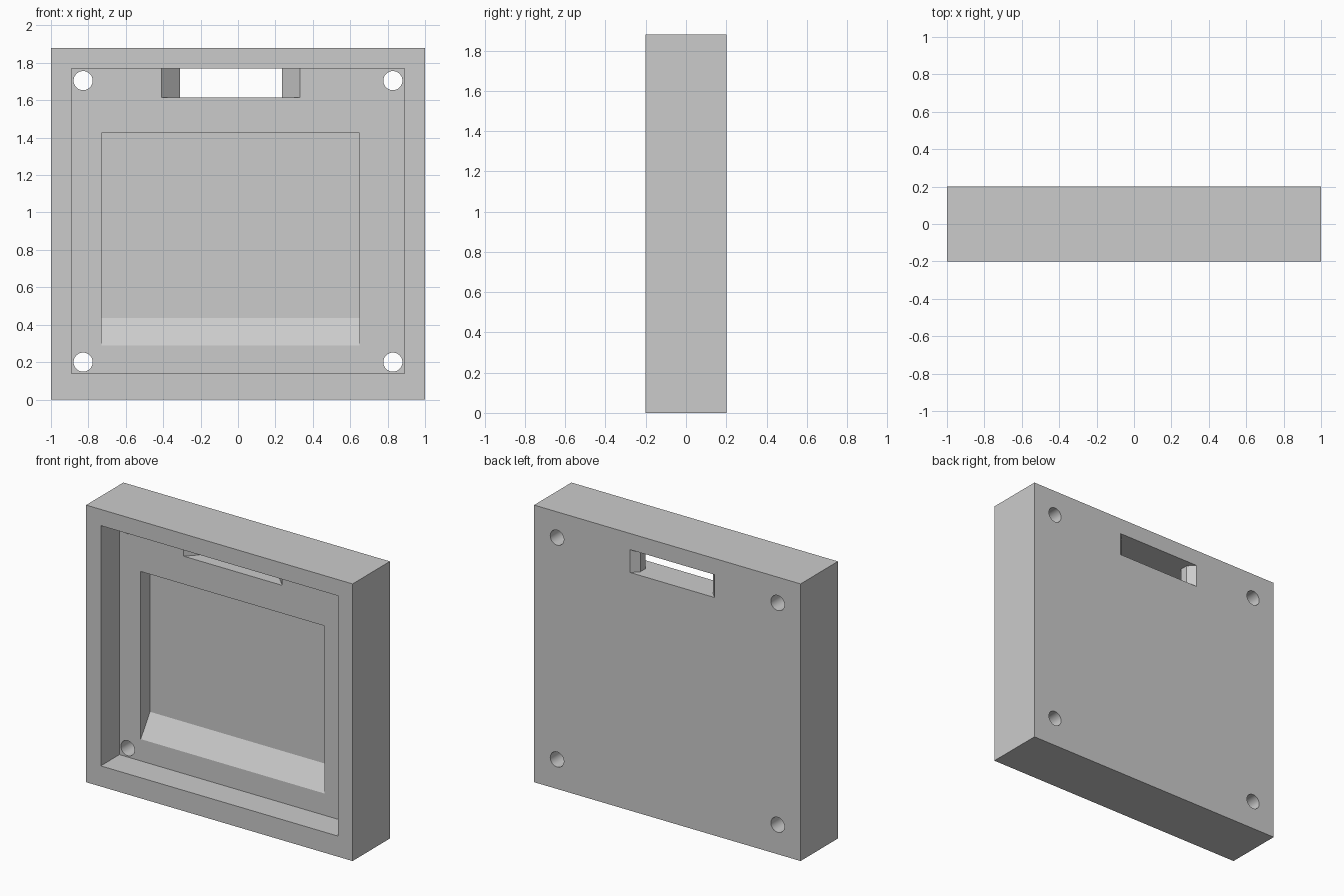
import bpy
import bmesh
from math import radians
from mathutils import Matrix, Vector

old = bpy.data.objects.get("Cube")
if old:
    bpy.data.objects.remove(old, do_unlink=True)

grey = bpy.data.materials.new("plain_grey")
grey.use_nodes = True
colour = (0.6, 0.6, 0.6, 1)
grey.diffuse_color = colour
grey.node_tree.nodes["Principled BSDF"].inputs["Base Color"].default_value = colour


def prism(name, profile, direction):
    """Extrude a closed 3D profile along a direction."""
    bm = bmesh.new()
    face = bm.faces.new([bm.verts.new(p) for p in profile])
    grown = bmesh.ops.extrude_face_region(bm, geom=[face])["geom"]
    verts = [g for g in grown if isinstance(g, bmesh.types.BMVert)]
    bmesh.ops.translate(bm, verts=verts, vec=Vector(direction))
    bmesh.ops.recalc_face_normals(bm, faces=bm.faces)
    return finish(name, bm)


def finish(name, bm):
    mesh = bpy.data.meshes.new(name)
    bm.to_mesh(mesh)
    bm.free()
    mesh.materials.append(grey)
    obj = bpy.data.objects.new(name, mesh)
    bpy.context.collection.objects.link(obj)
    return obj


def block(name, x0, x1, y0, y1, z0, z1):
    base = [(x0, y0, z0), (x1, y0, z0), (x1, y1, z0), (x0, y1, z0)]
    return prism(name, base, (0, 0, z1 - z0))


def cut(target, cutter):
    mod = target.modifiers.new(cutter.name, 'BOOLEAN')
    mod.operation = 'DIFFERENCE'
    mod.solver = 'EXACT'
    mod.object = cutter
    bpy.context.view_layer.objects.active = target
    bpy.ops.object.modifier_apply(modifier=mod.name)
    bpy.data.objects.remove(cutter, do_unlink=True)


# Solid housing with a shallow front recess
housing = block("housing", -1, 1, -0.2, 0.2, 0, 1.88)
cut(housing, block("recess_cutter", -0.89, 0.89, -0.3, 0, 0.14, 1.77))

# Deeper pocket with a sloping lower wall
pocket = [(-0.73, y, z) for y, z in
          [(-0.07, 0.185), (0.1, 0.435), (0.1, 1.425), (-0.07, 1.425)]]
cut(housing, prism("pocket_cutter", pocket, (1.38, 0, 0)))

# Through slot, chamfered at both ends, wider at the front
half_widths = [(0.37, -0.1), (0.37, 0), (0.272, 0.1), (0.272, 0.155),
               (0.317, 0.2), (0.317, 0.3)]
centre = -0.038
slot = [(centre + w, y, 1.615) for w, y in half_widths]
slot += [(centre - w, y, 1.615) for w, y in reversed(half_widths)]
cut(housing, prism("slot_cutter", slot, (0, 0, 0.155)))

# Four round mounting holes
for x in (-0.828, 0.828):
    for z in (0.2, 1.705):
        bm = bmesh.new()
        bmesh.ops.create_cone(
            bm, cap_ends=True, segments=40, radius1=0.051, radius2=0.051, depth=0.4,
            matrix=Matrix.Translation((x, 0.12, z)) @ Matrix.Rotation(radians(90), 4, 'X'))
        cut(housing, finish("hole_cutter", bm))

# Smooth hole walls, sharp edges elsewhere
bpy.ops.object.select_all(action='DESELECT')
housing.select_set(True)
bpy.context.view_layer.objects.active = housing
bpy.ops.object.shade_smooth_by_angle(angle=radians(25))
